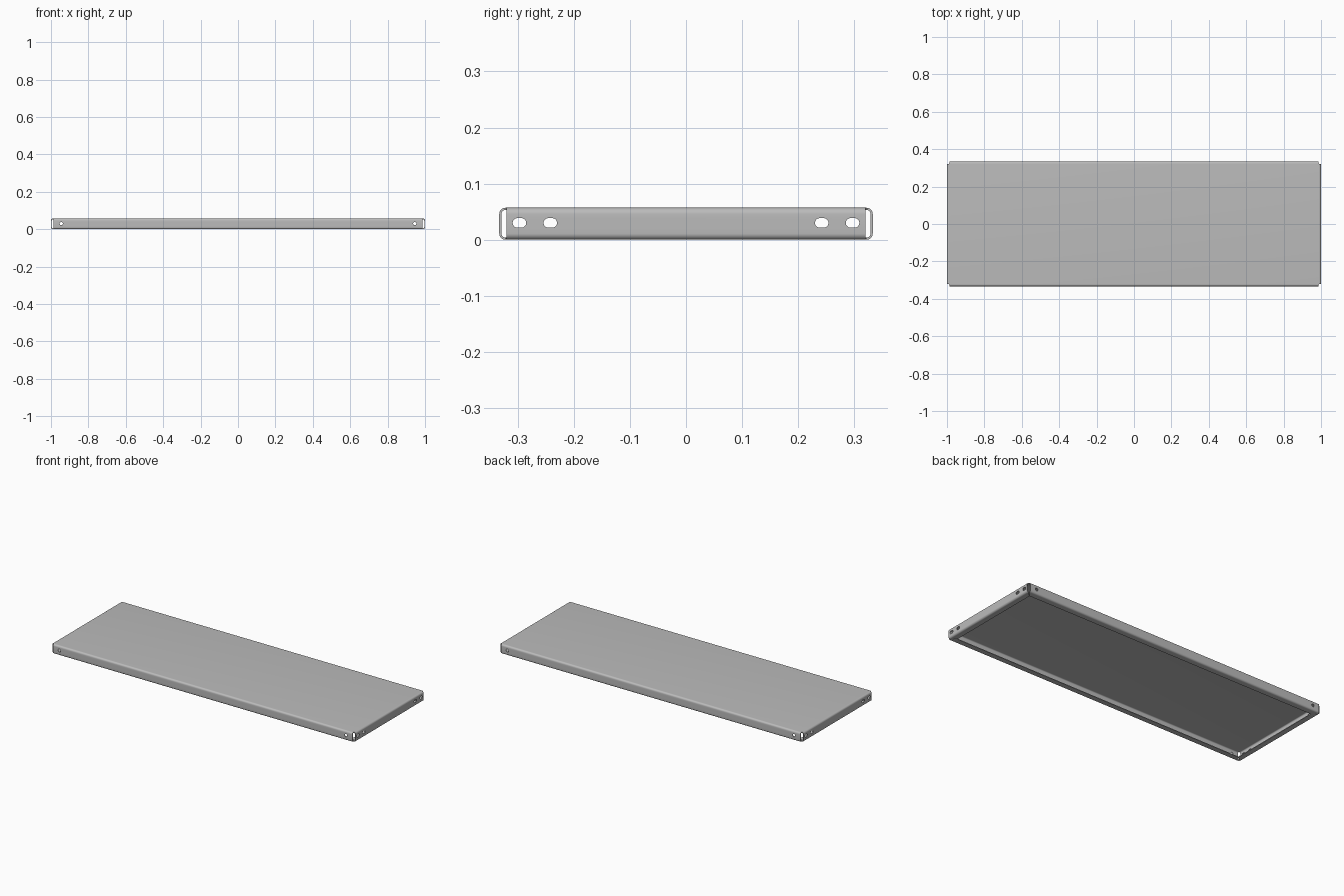
import bpy, bmesh, math
from mathutils import Vector

if "Cube" in bpy.data.objects:
    bpy.data.objects.remove(bpy.data.objects["Cube"])

HX, HY, H = 1.0, 0.333, 0.057      # half length, half depth, height
R, T, LIP = 0.011, 0.004, 0.038    # bend radius, sheet thickness, return lip
GAP, STEPS = 0.0015, 6             # corner slit, segments per bend
PX, PY = HX - R, HY - R            # flat top panel half sizes

grey = bpy.data.materials.new("grey painted steel")
grey.use_nodes = True
colour = (0.5, 0.5, 0.5, 1)
grey.diffuse_color = colour
grey.node_tree.nodes["Principled BSDF"].inputs["Base Color"].default_value = colour


def make_object(name, bm):
    mesh = bpy.data.meshes.new(name)
    bm.to_mesh(mesh)
    bm.free()
    mesh.materials.append(grey)
    obj = bpy.data.objects.new(name, mesh)
    bpy.context.collection.objects.link(obj)
    return obj


# Folded edge profile: (outward distance, height), from the panel to the lip
arc = [i * math.pi / 2 / STEPS for i in range(STEPS + 1)]
profile = [(R * math.sin(a), H - R + R * math.cos(a)) for a in arc]
profile += [(R * math.cos(a), R - R * math.sin(a)) for a in arc]
profile.append((R - LIP, 0))

# Top panel with four folded flanges, lips mitred at the corners
bm = bmesh.new()
bm.faces.new([bm.verts.new((x, y, H))
              for x, y in ((-PX, -PY), (PX, -PY), (PX, PY), (-PX, PY))])
for out, along, reach, half in (((0, -1), (1, 0), PY, PX), ((1, 0), (0, 1), PX, PY),
                                ((0, 1), (-1, 0), PY, PX), ((-1, 0), (0, -1), PX, PY)):
    out, along = Vector((*out, 0)), Vector((*along, 0))
    rows = []
    for i, (d, z) in enumerate(profile):
        span = half + min(d, 0) - (GAP if i else 0)
        base = out * (reach + d) + Vector((0, 0, z))
        rows.append([bm.verts.new(base + along * s * span) for s in (-1, 1)])
    for (a, b), (c, d) in zip(rows, rows[1:]):
        bm.faces.new((a, c, d, b))
bmesh.ops.remove_doubles(bm, verts=bm.verts, dist=0.0001)
bmesh.ops.recalc_face_normals(bm, faces=bm.faces)
bm.normal_update()
if max(bm.faces, key=lambda f: f.calc_area()).normal.z < 0:
    bmesh.ops.reverse_faces(bm, faces=bm.faces)
shelf = make_object("shelf_panel", bm)

solid = shelf.modifiers.new("sheet thickness", "SOLIDIFY")
solid.thickness = T
solid.offset = -1


# Hole punches: round in the long flanges, slotted in the end flanges
def punch(bm, centre, axis, across, stretch, radius=0.0085, depth=0.04):
    ring = []
    for i in range(24):
        a = (i + 0.5) * math.tau / 24
        u = radius * math.cos(a) + math.copysign(stretch, math.cos(a))
        ring.append(bm.verts.new(centre - axis * depth / 2 + across * u
                                 + Vector((0, 0, radius * math.sin(a)))))
    face = bm.faces.new(ring)
    new = bmesh.ops.extrude_face_region(bm, geom=[face])["geom"]
    bmesh.ops.translate(bm, vec=axis * depth,
                        verts=[v for v in new if isinstance(v, bmesh.types.BMVert)])


X, Y = Vector((1, 0, 0)), Vector((0, 1, 0))
bm = bmesh.new()
for sx in (-1, 1):
    for sy in (-1, 1):
        punch(bm, Vector((sx * 0.945, sy * HY, 0.03)), Y, X, 0)
        for y in (0.242, 0.297):
            punch(bm, Vector((sx * HX, sy * y, 0.03)), X, Y, 0.0035)
bmesh.ops.recalc_face_normals(bm, faces=bm.faces)
cutter = make_object("hole_cutter", bm)
cutter.hide_render = True

holes = shelf.modifiers.new("holes", "BOOLEAN")
holes.object = cutter
holes.operation = "DIFFERENCE"
holes.solver = "EXACT"

# Apply the modifiers, drop the cutter and smooth the bends
bpy.ops.object.select_all(action="DESELECT")
shelf.select_set(True)
bpy.context.view_layer.objects.active = shelf
for name in [m.name for m in shelf.modifiers]:
    bpy.ops.object.modifier_apply(modifier=name)
bpy.data.objects.remove(cutter)
bpy.ops.object.shade_smooth_by_angle(angle=math.radians(30))
